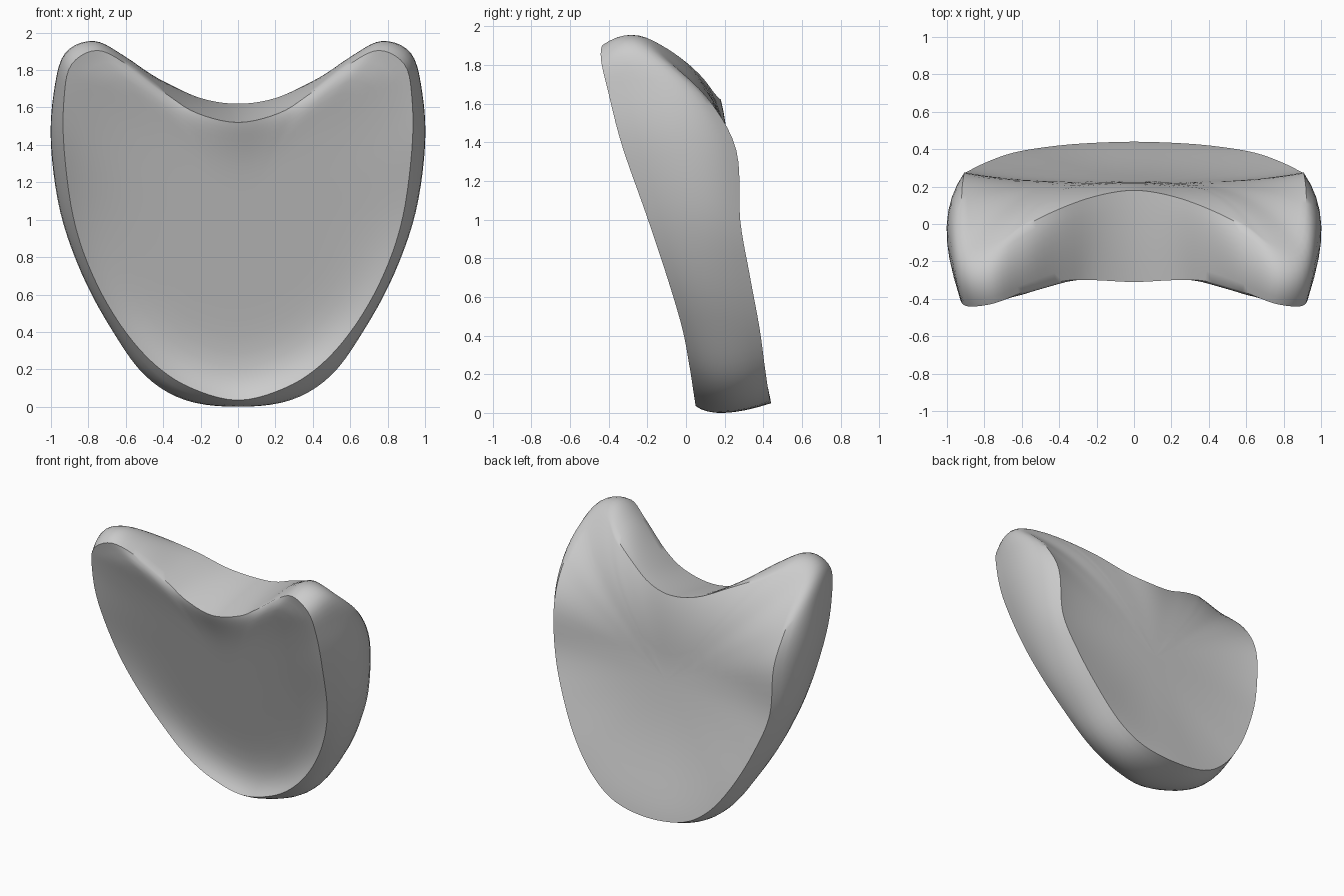
import bpy, bmesh
from mathutils import Vector

if "Cube" in bpy.data.objects:
    bpy.data.objects.remove(bpy.data.objects["Cube"])

# Half outlines (x, y, z) from bottom centre, round the lobe, to the top notch
FRONT = [(0, .05, .035), (.25, .04, .1), (.45, .02, .23), (.63, -.02, .44), (.78, -.10, .71),
         (.88, -.20, 1.01), (.93, -.33, 1.38), (.93, -.40, 1.65), (.89, -.44, 1.83),
         (.75, -.425, 1.905), (.58, -.36, 1.82), (.38, -.305, 1.67), (.22, -.30, 1.57), (0, -.31, 1.52)]
MID = [(0, .20, 0), (.28, .22, .035), (.5, .20, .17), (.68, .16, .42), (.835, .10, .71),
       (.95, .05, 1.04), (1, 0, 1.4), (.985, -.09, 1.68), (.925, -.26, 1.89),
       (.77, -.28, 1.955), (.6, -.20, 1.87), (.4, -.10, 1.73), (.2, -.05, 1.62), (0, -.05, 1.58)]
BACK = [(0, .44, .05), (.28, .43, .09), (.48, .41, .22), (.65, .38, .44), (.79, .33, .71),
        (.89, .28, 1.0), (.91, .26, 1.36), (.92, .11, 1.63), (.88, -.11, 1.84),
        (.75, -.13, 1.9), (.6, -.02, 1.83), (.4, .08, 1.74), (.2, .15, 1.65), (0, .18, 1.62)]
STEPS = 5


def closed_loop(half):
    """Mirror a half outline and smooth it with a Catmull-Rom spline."""
    pts = [Vector(p) for p in half]
    pts += [Vector((-p.x, p.y, p.z)) for p in pts[-2:0:-1]]
    n, out = len(pts), []
    for i in range(n):
        a, b, c, d = (pts[(i + k) % n] for k in (-1, 0, 1, 2))
        for j in range(STEPS):
            t = j / STEPS
            out.append(0.5 * (2 * b + (c - a) * t + (2 * a - 5 * b + 4 * c - d) * t * t
                              + (3 * b - a - 3 * c + d) * t ** 3))
    return out


def front_dish(z):
    return max(.19 - .31 * z, -.36)


def back_dish(z):
    # sloping below, upright above
    return .225 + .15 * max(0, 1.15 - z) ** 1.25


def inner_ring(rim, s, dish, power):
    """Shrink a rim towards the middle and sink it onto the face surface."""
    ring, w = [], s ** power
    for p in rim:
        x, z = p.x * s, 1 + (p.z - 1) * s
        ring.append(Vector((x, p.y * w + dish(z) * (1 - w), z)))
    return ring


front, mid, back = map(closed_loop, (FRONT, MID, BACK))
scales = [.08, .2, .32, .44, .55, .65, .74, .82, .88, .93, .97]

# Rings in order: front face, rounded wall, back face
rings = [inner_ring(front, s, front_dish, 6) for s in scales]
for k in range(9):
    t = k / 8
    rings.append([f * (2 * t - 1) * (t - 1) + m * 4 * t * (1 - t) + b * t * (2 * t - 1)
                  for f, m, b in zip(front, mid, back)])
rings += [inner_ring(back, s, back_dish, 3.5) for s in reversed(scales)]

# Skin the rings into one closed shell
bm = bmesh.new()
grid = [[bm.verts.new(p) for p in ring] for ring in rings]
n = len(front)
for r0, r1 in zip(grid, grid[1:]):
    for i in range(n):
        j = (i + 1) % n
        bm.faces.new((r0[i], r0[j], r1[j], r1[i]))
for ring, dish in ((grid[0], front_dish), (grid[-1], back_dish)):
    c = bm.verts.new((0, dish(1), 1))
    for i in range(n):
        bm.faces.new((c, ring[i], ring[(i + 1) % n]))
bmesh.ops.recalc_face_normals(bm, faces=bm.faces)

mesh = bpy.data.meshes.new("curved_pad")
bm.to_mesh(mesh)
bm.free()
pad = bpy.data.objects.new("curved_pad", mesh)
bpy.context.collection.objects.link(pad)
bpy.context.view_layer.objects.active = pad
pad.select_set(True)
bpy.ops.object.shade_smooth_by_angle(angle=0.7)
